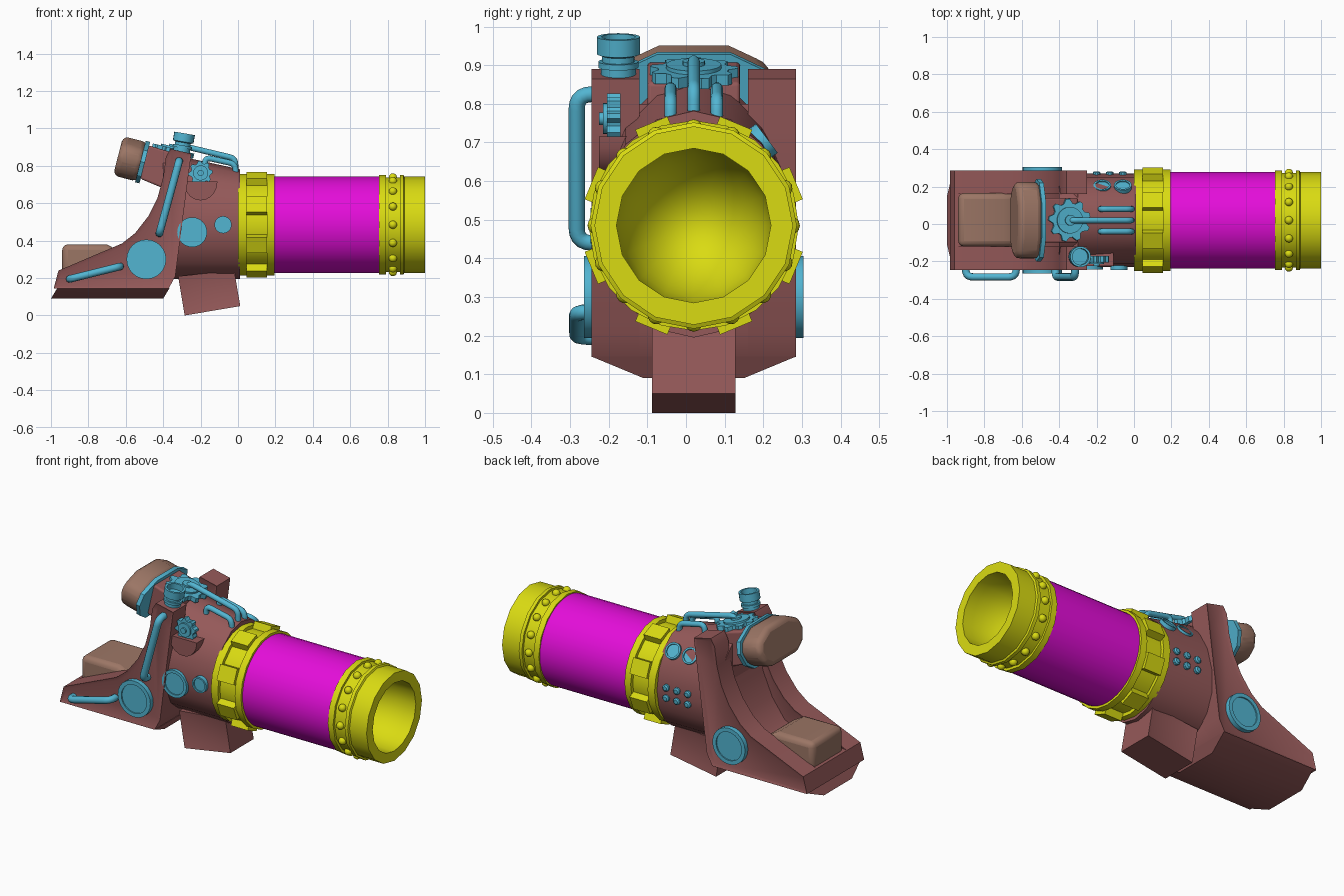
import bpy, bmesh, math
from mathutils import Matrix, Vector

default_cube = bpy.data.objects.get("Cube")
if default_cube:
    bpy.data.objects.remove(default_cube, do_unlink=True)


def make_material(name, red, green, blue):
    material = bpy.data.materials.new(name)
    material.use_nodes = True
    material.diffuse_color = (red, green, blue, 1)
    shader = material.node_tree.nodes["Principled BSDF"]
    shader.inputs["Base Color"].default_value = (red, green, blue, 1)
    return material


BODY = make_material("dusky red brown", .30, .1, .1)
LEATHER = make_material("tan leather", .33, .18, .13)
CYAN = make_material("cyan metal", .085, .46, .64)
YELLOW = make_material("yellow metal", .7, .71, .006)
MAGENTA = make_material("magenta barrel", .78, .004, .7)

MID = .02      # lengthwise centre plane
AXIS = .485    # barrel axis height
# profile plane x/z with depth along y
SIDE = Matrix(((1, 0, 0, 0), (0, 0, 1, 0), (0, 1, 0, 0), (0, 0, 0, 1)))
# height along x, first spoke pointing up
BARREL = Matrix(((0, 0, 1, 0), (0, 1, 0, MID), (1, 0, 0, AXIS), (0, 0, 0, 1)))


def aim(location, direction):
    turn = Vector(direction).to_track_quat('Z', 'Y').to_matrix().to_4x4()
    return Matrix.Translation(location) @ turn


def finish(name, bm, material, matrix, bevel=0):
    bm.transform(matrix)
    bmesh.ops.remove_doubles(bm, verts=bm.verts, dist=.0001)
    bmesh.ops.recalc_face_normals(bm, faces=bm.faces)
    mesh = bpy.data.meshes.new(name)
    bm.to_mesh(mesh)
    bm.free()
    mesh.materials.append(material)
    obj = bpy.data.objects.new(name, mesh)
    bpy.context.collection.objects.link(obj)
    if bevel:
        mod = obj.modifiers.new("rounding", 'BEVEL')
        mod.width, mod.segments = bevel, 3
    return obj


def prism(name, points, start, end, material, matrix=SIDE, inset=0, depth=-.008, bevel=0):
    bm = bmesh.new()
    low, high = [[bm.verts.new((u, v, d)) for u, v in points] for d in (start, end)]
    caps = [bm.faces.new(low[::-1]), bm.faces.new(high)]
    for i in range(len(points)):
        j = (i + 1) % len(points)
        bm.faces.new((low[i], low[j], high[j], high[i]))
    bmesh.ops.recalc_face_normals(bm, faces=bm.faces)
    if inset:
        bmesh.ops.inset_individual(bm, faces=caps, thickness=inset, depth=depth)
    return finish(name, bm, material, matrix, bevel)


def lathe(name, profile, material, matrix, sides=32):
    bm = bmesh.new()
    rings = []
    for height, radius in profile:
        angles = [math.tau * k / sides for k in range(sides)]
        rings.append([bm.verts.new((radius * math.cos(a), radius * math.sin(a), height)) for a in angles])
    pairs = list(zip(rings, rings[1:]))
    if profile[0][1] > 0:
        pairs.append((rings[-1], rings[0]))
    for a, b in pairs:
        for k in range(sides):
            n = (k + 1) % sides
            bm.faces.new((a[k], a[n], b[n], b[k]))
    bmesh.ops.remove_doubles(bm, verts=bm.verts, dist=.0001)
    return finish(name, bm, material, matrix)


def rimmed_disc(name, location, direction, radius, height):
    rim, floor = radius * .78, height - .007
    lathe(name, [(-.02, 0), (-.02, radius), (height, radius), (height, rim), (floor, rim), (floor, 0)],
          CYAN, aim(location, direction), 24)


def gear(name, location, direction, radius, height, teeth):
    points = []
    for k in range(teeth * 4):
        r = radius if k % 4 < 2 else radius * .8
        a = math.tau * k / (teeth * 4)
        points.append((r * math.cos(a), r * math.sin(a)))
    place = aim(location, direction)
    prism(name, points, 0, height, CYAN, place)
    for part, size, top in (("ring", .62, .01), ("hub", .25, .02)):
        lathe(name + "_" + part, [(0, 0), (0, radius * size), (height + top, radius * size), (height + top, 0)],
              CYAN, place, 20)


def pipe(name, corners, radius, bend=.04):
    corners = [Vector(c) for c in corners]
    path = [corners[0]]
    for before, corner, after in zip(corners, corners[1:], corners[2:]):
        a = corner + (before - corner).normalized() * bend
        b = corner + (after - corner).normalized() * bend
        for k in range(6):
            t = k / 5
            path.append(a * (1 - t) ** 2 + corner * 2 * t * (1 - t) + b * t * t)
    path.append(corners[-1])
    curve = bpy.data.curves.new(name, 'CURVE')
    curve.dimensions, curve.bevel_depth, curve.bevel_resolution = '3D', radius, 3
    curve.use_fill_caps = True
    spline = curve.splines.new('POLY')
    spline.points.add(len(path) - 1)
    for point, spot in zip(spline.points, path):
        point.co = (*spot, 1)
        spline.use_smooth = True
    curve.materials.append(CYAN)
    bpy.context.collection.objects.link(bpy.data.objects.new(name, curve))


# Barrel tube, muzzle with bowl-shaped bore, rear collar
lathe("barrel", [(.18, .24), (.18, .257), (.77, .257), (.77, .24)], MAGENTA, BARREL, 40)
bore = [(.94 - .3 * math.sin(a), .2 * math.cos(a)) for a in [math.pi / 2 * k / 8 for k in range(9)]]
lathe("muzzle", [(.6, 0), (.6, .23), (.755, .23), (.755, .267), (.79, .267), (.79, .253), (.865, .253),
                 (.865, .267), (.885, .267), (.89, .257), (1, .257), (1, .2)] + bore, YELLOW, BARREL, 16)
lathe("collar", [(0, .2), (0, .272), (.045, .272), (.045, .252), (.155, .252), (.155, .272),
                 (.195, .272), (.195, .2)], YELLOW, BARREL, 20)
for k in range(8):
    spin = BARREL @ Matrix.Rotation(math.tau * (k + .5) / 8, 4, 'Z')
    prism("collar_block", [(.23, -.045), (.287, -.045), (.287, .045), (.23, .045)], .045, .155, YELLOW, spin)
for k in range(16):
    spin = BARREL @ Matrix.Rotation(math.tau * k / 16, 4, 'Z') @ Matrix.Translation((.253, 0, .828))
    bm = bmesh.new()
    bmesh.ops.create_uvsphere(bm, u_segments=12, v_segments=8, radius=.022)
    finish("muzzle_rivet", bm, YELLOW, spin)

# Receiver, taller towards the rear
receiver = lathe("receiver", [(-.4, 0), (-.4, .29), (.01, .29), (.01, 0)], BODY,
                 BARREL @ Matrix.Diagonal((1, .86, 1, 1)), 16)
for v in receiver.data.vertices:
    if v.co.z > AXIS:
        v.co.z += (v.co.z - AXIS) * (.03 - v.co.x * .75)

# Side frames with inset panels, and the trough between them
curve = [(-.96, .24), (-.62, .385), (-.55, .44), (-.48, .53), (-.43, .63), (-.4, .74), (-.385, .85)]
frame = [(-.985, .145), *curve, (-.36, .89), (-.25, .865), (-.265, .75), (-.335, .21), (-.37, .145)]
for name, near, far in (("right_frame", -.245, -.12), ("left_frame", .16, .285)):
    prism(name, frame, near, far, BODY, inset=.02)
prism("trough", [(-.985, .145), (-.96, .24), (-.66, .25), (-.55, .31), (-.47, .42), (-.41, .56), (-.37, .75),
                 (-.3, .8), (-.335, .21), (-.37, .145)], -.13, .17, BODY)
shear = Matrix(((0, .6, 1, -.054), (1, 0, 0, MID), (0, 1, 0, 0), (0, 0, 0, 1)))
prism("keel", [(-.13, .09), (.13, .09), (.265, .146), (-.265, .146)], -1, -.4, BODY, shear)
prism("neck", [(-.52, .73), (-.48, .91), (-.3, .855), (-.3, .7), (-.4, .68)], -.1, .14, BODY, bevel=.01)
prism("grip", [(-.285, 0), (.012, .05), (-.02, .24), (-.32, .21)], -.088, .128, BODY, inset=.035)

# Seat and headrest
prism("seat", [(-.94, .21), (-.94, .38), (-.7, .38), (-.61, .33), (-.57, .22)], -.12, .165, LEATHER, bevel=.03)
lean = Matrix(((0, .25, -.97, -.51), (1, 0, 0, MID), (0, .97, .25, .82), (0, 0, 0, 1)))
half = [(.21, 0), (.19, .06), (.09, .108)]
outline = half + [(-u, v) for u, v in half[::-1]] + [(-.18, -.07), (-.12, -.108), (.12, -.108), (.18, -.07)]
prism("headrest", outline, 0, .135, LEATHER, lean, bevel=.03)
prism("headrest_band", [(u * 1.05, v * 1.06) for u, v in outline], -.012, .012, CYAN, lean)

# Round covers on both sides
for side, y in ((-1, -.24), (1, .28)):
    rimmed_disc("frame_cover", (-.49, y, .3), (0, side, 0), .106, .024)
rimmed_disc("large_receiver_cover", (-.245, -.22, .445), (0, -1, 0), .08, .022)
rimmed_disc("small_receiver_cover", (-.08, -.225, .485), (0, -1, 0), .046, .022)
for x in (-.17, -.06):
    rimmed_disc("upper_receiver_cover", (x, .195, .7), (0, .8, .6), .047, .018)
for x in (-.2, -.13, -.06):
    for z in (.455, .515):
        lathe("side_stud", [(-.02, 0), (-.02, .02), (.014, .02), (.02, .012), (.02, 0)],
              CYAN, aim((x, .262, z), (0, 1, 0)), 10)

# Gears and the half-round mount
gear("top_gear", (-.35, MID, .865), (.24, 0, .97), .115, .028, 9)
gear("side_gear", (-.2, -.17, .762), (0, -1, 0), .065, .035, 8)
arc = [math.pi * (1 + k / 10) for k in range(11)]
prism("gear_mount", [(-.2 + .09 * math.cos(a), .715 + .1 * math.sin(a)) for a in arc], -.225, -.08, BODY)

# Filler cup
lathe("filler_cup", [(0, 0), (0, .045), (.025, .045), (.025, .052), (.04, .052), (.04, .042), (.055, .042),
                     (.06, .056), (.105, .056), (.105, .044), (.07, .044), (.07, 0)],
      CYAN, aim((-.303, -.175, .87), (.17, 0, 1)), 20)

# Pipes
pipe("lower_side_pipe", [(-.9, -.2, .195), (-.9, -.283, .195), (-.63, -.283, .262), (-.63, -.2, .262)], .02)
pipe("upper_side_pipe", [(-.42, -.2, .44), (-.42, -.283, .44), (-.315, -.283, .825), (-.315, -.2, .825)], .021)
pipe("centre_top_pipe", [(-.35, MID, .87), (-.33, MID, .915), (-.015, MID, .84), (-.012, MID, .75)], .016, .03)
for y in (-.04, .08):
    pipe("side_top_pipe", [(-.18, y, .78), (-.175, y, .845), (-.015, y, .81), (-.01, y, .73)], .016, .03)

# Smooth shading on rounded parts
meshes = [o for o in bpy.context.collection.objects if o.type == 'MESH']
bpy.ops.object.select_all(action='DESELECT')
for obj in meshes:
    obj.select_set(True)
bpy.context.view_layer.objects.active = meshes[0]
bpy.ops.object.shade_smooth_by_angle(angle=math.radians(30))
